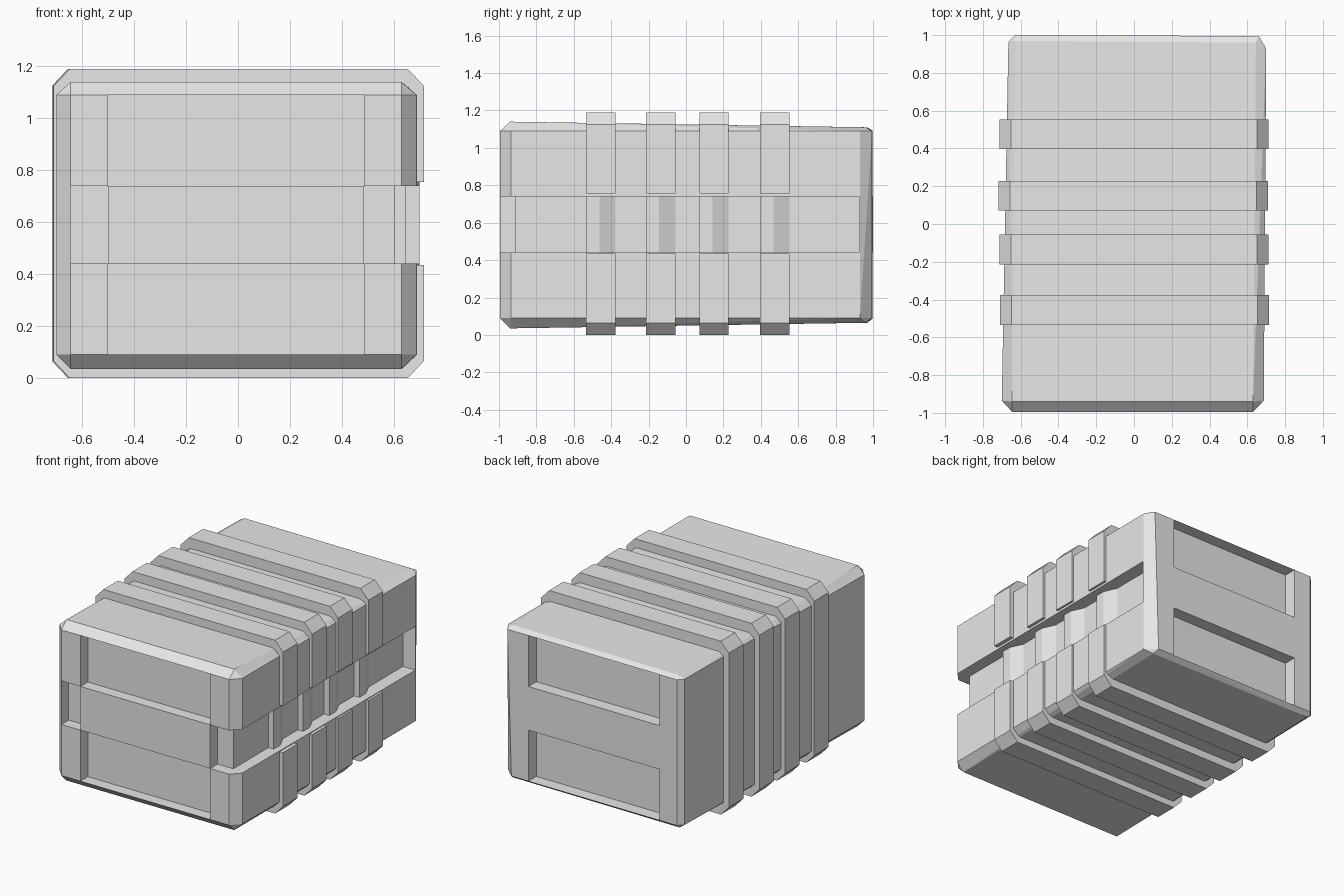
import bpy
import bmesh

cube = bpy.data.objects.get("Cube")
if cube:
    bpy.data.objects.remove(cube, do_unlink=True)

grey = bpy.data.materials.new("plain_grey")
grey.use_nodes = True
grey.diffuse_color = (0.8, 0.8, 0.8, 1)
grey.node_tree.nodes["Principled BSDF"].inputs["Base Color"].default_value = (0.8, 0.8, 0.8, 1)


def add_object(name, bm):
    bmesh.ops.recalc_face_normals(bm, faces=bm.faces)
    mesh = bpy.data.meshes.new(name)
    bm.to_mesh(mesh)
    bm.free()
    mesh.materials.append(grey)
    obj = bpy.data.objects.new(name, mesh)
    bpy.context.collection.objects.link(obj)
    return obj


def prism(name, outline, axis, low, high):
    """Extrude a 2D outline along y or z."""
    bm = bmesh.new()
    if axis == "y":
        points = [(a, low, b) for a, b in outline]
        move = (0, high - low, 0)
    else:
        points = [(a, b, low) for a, b in outline]
        move = (0, 0, high - low)
    face = bm.faces.new([bm.verts.new(p) for p in points])
    result = bmesh.ops.extrude_face_region(bm, geom=[face])
    verts = [v for v in result["geom"] if isinstance(v, bmesh.types.BMVert)]
    bmesh.ops.translate(bm, verts=verts, vec=move)
    return add_object(name, bm)


def block(name, x0, x1, y0, y1, z0, z1):
    return prism(name, [(x0, y0), (x1, y0), (x1, y1), (x0, y1)], "z", z0, z1)


def cut(target, cutter):
    mod = target.modifiers.new("cut", "BOOLEAN")
    mod.operation = "DIFFERENCE"
    mod.solver = "EXACT"
    mod.object = cutter
    bpy.context.view_layer.objects.active = target
    bpy.ops.object.modifier_apply(modifier=mod.name)
    bpy.data.objects.remove(cutter, do_unlink=True)


# Heights shared by the recesses
LOW, MID_LOW, MID_HIGH, HIGH = 0.09, 0.44, 0.74, 1.09

# Slightly tapered body with uneven chamfers
bm = bmesh.new()
for z, front_z, back_z, back_right in ((LOW, 0.035, 0.065, 0.63), (HIGH, 1.14, 1.11, 0.66)):
    for point in (
        (-0.645, -0.995, z), (-0.70, -0.935, z), (-0.645, -0.94, front_z),
        (0.63, -0.995, z), (0.687, -0.935, z), (0.63, -0.94, front_z),
        (-0.63, 1.0, z), (-0.665, 0.965, z), (-0.63, 0.97, back_z),
        (back_right, 0.995, z), (0.70, 0.93, z), (0.645, 0.96, back_z),
    ):
        bm.verts.new(point)
bmesh.ops.convex_hull(bm, input=bm.verts)
bmesh.ops.dissolve_limit(bm, angle_limit=0.01, verts=bm.verts, edges=bm.edges)
body = add_object("body", bm)

# Upper and lower recesses in the front and back
for z0, z1 in ((LOW, MID_LOW), (MID_HIGH, HIGH)):
    cut(body, block("front_cutter", -0.5, 0.485, -1.2, -0.915, z0, z1))
    cut(body, block("back_cutter", -0.5, 0.5, 0.91, 1.2, z0, z1))

# Notch at one front corner, and a channel that wraps round the other
cut(body, block("notch_cutter", -0.645, -0.5, -1.2, -0.915, MID_LOW, MID_HIGH))
channel = [(0.485, -1.2), (0.9, -1.2), (0.9, 0.925), (0.605, 0.925), (0.605, -0.915), (0.485, -0.915)]
cut(body, prism("channel_cutter", channel, "z", MID_LOW, MID_HIGH))

# Four chamfered bands, each open at the channel with a wedge rib inside
WIDTH = 0.157
for number, (y, shift) in enumerate(((-0.455, 0.003), (-0.135, 0), (0.15, -0.004), (0.475, 0)), 1):
    start, end = y - WIDTH / 2, y + WIDTH / 2
    side, flat, top, corner = 0.713, 0.652, 1.19, 0.065
    ring = [(-flat, 0), (flat, 0), (side, corner), (side, top - corner),
            (flat, top), (-flat, top), (-side, top - corner), (-side, corner)]
    band = prism(f"band_{number}", [(x + shift, z) for x, z in ring], "y", start, end)
    cut(band, block("band_cutter", 0.6, 0.9, start - 0.1, end + 0.1, MID_LOW - 0.005, MID_HIGH + 0.015))
    rib = [(0.59, start), (0.645, start), (0.645, start + 0.07), (0.605, end), (0.59, end)]
    prism(f"channel_rib_{number}", rib, "z", MID_LOW - 0.003, MID_HIGH + 0.012)
